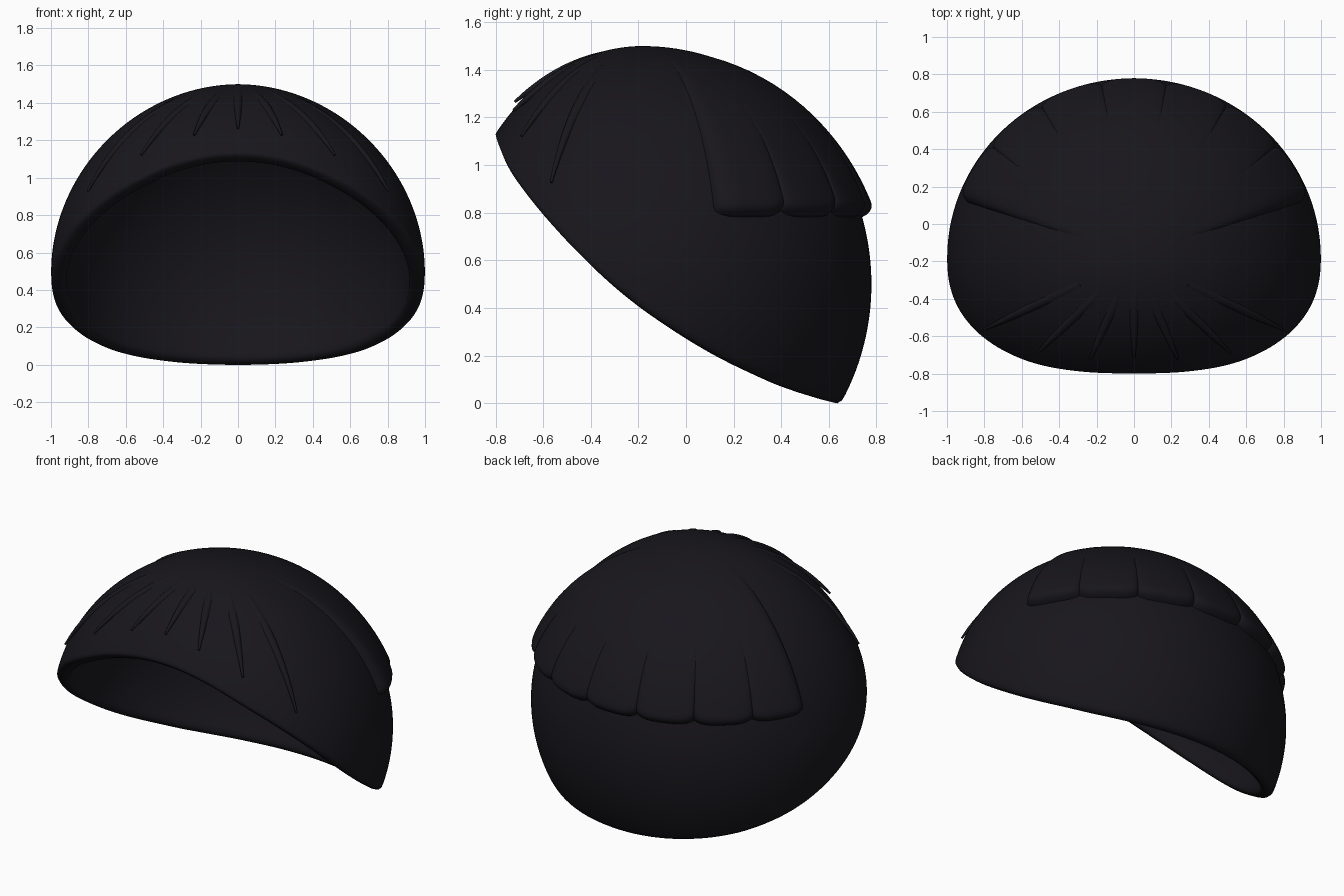
import bpy, bmesh, math
from mathutils import Vector

if "Cube" in bpy.data.objects:
    bpy.data.objects.remove(bpy.data.objects["Cube"])

CENTRE = Vector((0, -0.18, 0.5))
RIM = [(-0.84, 1.25), (-0.8, 1.09), (-0.77, 1.015), (-0.74, 0.96), (-0.67, 0.865), (-0.6, 0.78), (-0.5, 0.67),
       (-0.4, 0.57), (-0.3, 0.48), (-0.2, 0.4), (-0.1, 0.33), (0, 0.265), (0.1, 0.205),
       (0.2, 0.152), (0.3, 0.105), (0.4, 0.06), (0.5, 0.025), (0.6, -0.005), (0.66, -0.02), (2, -0.02)]

mat = bpy.data.materials.new("dark")
mat.diffuse_color = (0.009, 0.008, 0.0115, 1)
mat.use_nodes = True
mat.node_tree.nodes["Principled BSDF"].inputs["Base Color"].default_value = mat.diffuse_color


def dome(phi, t, off=0.0):
    """Point on the dome; phi runs from the back (+y) round to +x, t down from the apex."""
    s, c = math.sin(phi), math.cos(phi)
    e = 2 / (2 - 0.05 * s * s) if t < math.pi / 2 else 1
    r = math.sin(t) ** e
    if c < 0:                                    # slightly squarer forehead
        r *= (abs(s) ** 2.15 + abs(c) ** 2.15) ** (-1 / 2.15)
    h = math.copysign(abs(math.cos(t)) ** e, math.cos(t))
    v = Vector((s * r, c * r * (0.96 if c > 0 else 0.8), h))
    return CENTRE + v + v.normalized() * off


def rim_z(y):
    for (a, za), (b, zb) in zip(RIM, RIM[1:]):
        if y <= b:
            return za + (zb - za) * (y - a) / (b - a)
    return 0


def solve(phi, f):
    lo, hi = 0.05, 2.4
    for _ in range(40):
        m = (lo + hi) / 2
        if f(dome(phi, m)) > 0:
            lo = m
        else:
            hi = m
    return lo


def finish(ob):
    ob.data.materials.append(mat)
    for p in ob.data.polygons:
        p.use_smooth = True


def grid_object(name, rows):
    bm = bmesh.new()
    vs = [[bm.verts.new(p) for p in row] for row in rows]
    for a, b in zip(vs, vs[1:]):
        for i in range(len(a) - 1):
            bm.faces.new((a[i], a[i + 1], b[i + 1], b[i]))
    bmesh.ops.remove_doubles(bm, verts=bm.verts, dist=1e-4)
    bmesh.ops.recalc_face_normals(bm, faces=bm.faces)
    # face outwards
    top = max(bm.faces, key=lambda f: f.calc_center_median().z)
    if top.normal.z < 0:
        bmesh.ops.reverse_faces(bm, faces=bm.faces)
    me = bpy.data.meshes.new(name)
    bm.to_mesh(me)
    bm.free()
    ob = bpy.data.objects.new(name, me)
    bpy.context.collection.objects.link(ob)
    finish(ob)
    return ob


# Main shell: dome cut off by the slanted rim, given thickness
N, M = 96, 36
rows = []
for i in range(N + 1):
    phi = 2 * math.pi * i / N
    end = solve(phi, lambda p: p.z - rim_z(p.y))
    rows.append([dome(phi, end * j / M) for j in range(M + 1)])
shell = grid_object("hair_shell", rows)
sol = shell.modifiers.new("thickness", "SOLIDIFY")
sol.thickness = 0.08
sol.offset = -1
sub = shell.modifiers.new("round_rim", "SUBSURF")
sub.levels = sub.render_levels = 1

# Back layer: seven locks with rounded lower edges
LOCKS, U, S = 7, 14, 30
W = math.radians(20.3)
for k in range(LOCKS):
    rows = []
    for i in range(U + 1):
        u = -math.cos(math.pi * i / U)          # denser near the lock's sides
        phi = (k - (LOCKS - 1) / 2 + u / 2) * W
        zb = 0.78 + 0.025 * abs(u) ** 4
        end = solve(phi, lambda p: p.z - zb)
        side = (1 - abs(u) ** 5) ** 0.5
        outer = (k == 0 and u < 0) or (k == LOCKS - 1 and u > 0)
        row = []
        for j in range(S + 1):
            s = math.sin(math.pi / 2 * j / S)   # denser near the tip
            t = 0.12 + (end - 0.12) * s
            full = -0.008 + 0.064 * s ** 1.15
            base = min(full, -0.02 if outer else full - 0.025 * s ** 5)
            off = base + (full - base) * side
            d = max(0, (s - 0.95) / 0.05)       # curl under at the bottom
            off = -0.025 + (off + 0.025) * math.sqrt(max(0, 1 - d ** 3))
            row.append(dome(phi, t, off))
        rows.append(row)
    grid_object(f"back_lock_{k + 1}", rows)


# Front strands: tapering tubes that rise out of the dome
def strand(name, angle, tip_z):
    phi = math.pi - math.radians(angle)
    end = solve(phi, lambda p: p.z - tip_z)
    start = 0.2 + 0.0025 * abs(angle)
    cu = bpy.data.curves.new(name, "CURVE")
    cu.dimensions = "3D"
    cu.bevel_depth = 1
    cu.bevel_resolution = 3
    cu.use_fill_caps = True
    sp = cu.splines.new("POLY")
    n = 14
    sp.points.add(n - 1)
    for i, pt in enumerate(sp.points):
        f = i / (n - 1)
        pt.co = (*dome(phi, start + (end - start) * f, -0.042 + 0.06 * f), 1)
        pt.radius = 0.038 * (1 - f) + 0.006
    ob = bpy.data.objects.new(name, cu)
    bpy.context.collection.objects.link(ob)
    bpy.ops.object.select_all(action="DESELECT")
    ob.select_set(True)
    bpy.context.view_layer.objects.active = ob
    bpy.ops.object.convert(target="MESH")
    finish(bpy.context.object)


strand("front_strand_middle", 0, 1.25)
for i, (angle, z) in enumerate([(19, 1.215), (39, 1.11), (59, 0.92)]):
    strand(f"front_strand_right_{i + 1}", angle, z)
    strand(f"front_strand_left_{i + 1}", -angle, z)
